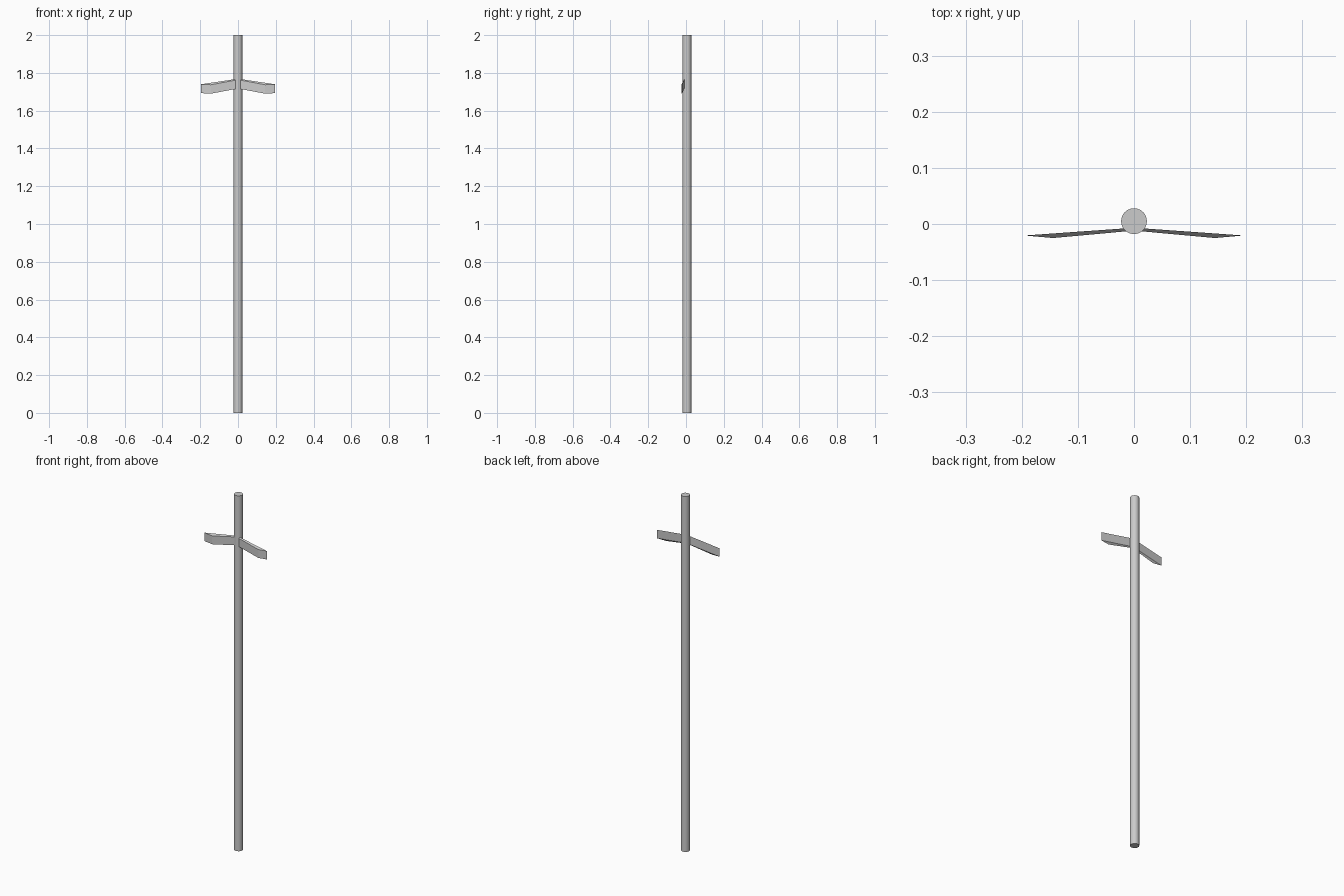
import bpy, bmesh

if "Cube" in bpy.data.objects:
    bpy.data.objects.remove(bpy.data.objects["Cube"])

# Tall round pole
bpy.ops.mesh.primitive_cylinder_add(vertices=24, radius=0.023, depth=2, location=(0, 0.005, 1))
pole = bpy.context.object
pole.name = "pole"
bpy.ops.object.shade_smooth_by_angle()

# Cross arm: tapered plan outline (x, y, bottom z) extruded upward
ARM_HEIGHT = 0.047
OUTLINE = [(0.0, -0.0066, 1.722), (0.0, -0.0118, 1.717),
           (0.144, -0.025, 1.690), (0.195, -0.0205, 1.693)]


def make_arm(name, side):
    bm = bmesh.new()
    low = [bm.verts.new((side * x, y, z)) for x, y, z in OUTLINE]
    high = [bm.verts.new((side * x, y, z + ARM_HEIGHT)) for x, y, z in OUTLINE]
    bm.faces.new(low)
    bm.faces.new(high)
    n = len(low)
    for i in range(n):
        j = (i + 1) % n
        bm.faces.new((low[i], low[j], high[j], high[i]))
    bmesh.ops.recalc_face_normals(bm, faces=bm.faces)
    mesh = bpy.data.meshes.new(name)
    bm.to_mesh(mesh)
    bm.free()
    bpy.context.collection.objects.link(bpy.data.objects.new(name, mesh))


# Mirrored pair of arms
make_arm("right_arm", 1)
make_arm("left_arm", -1)
